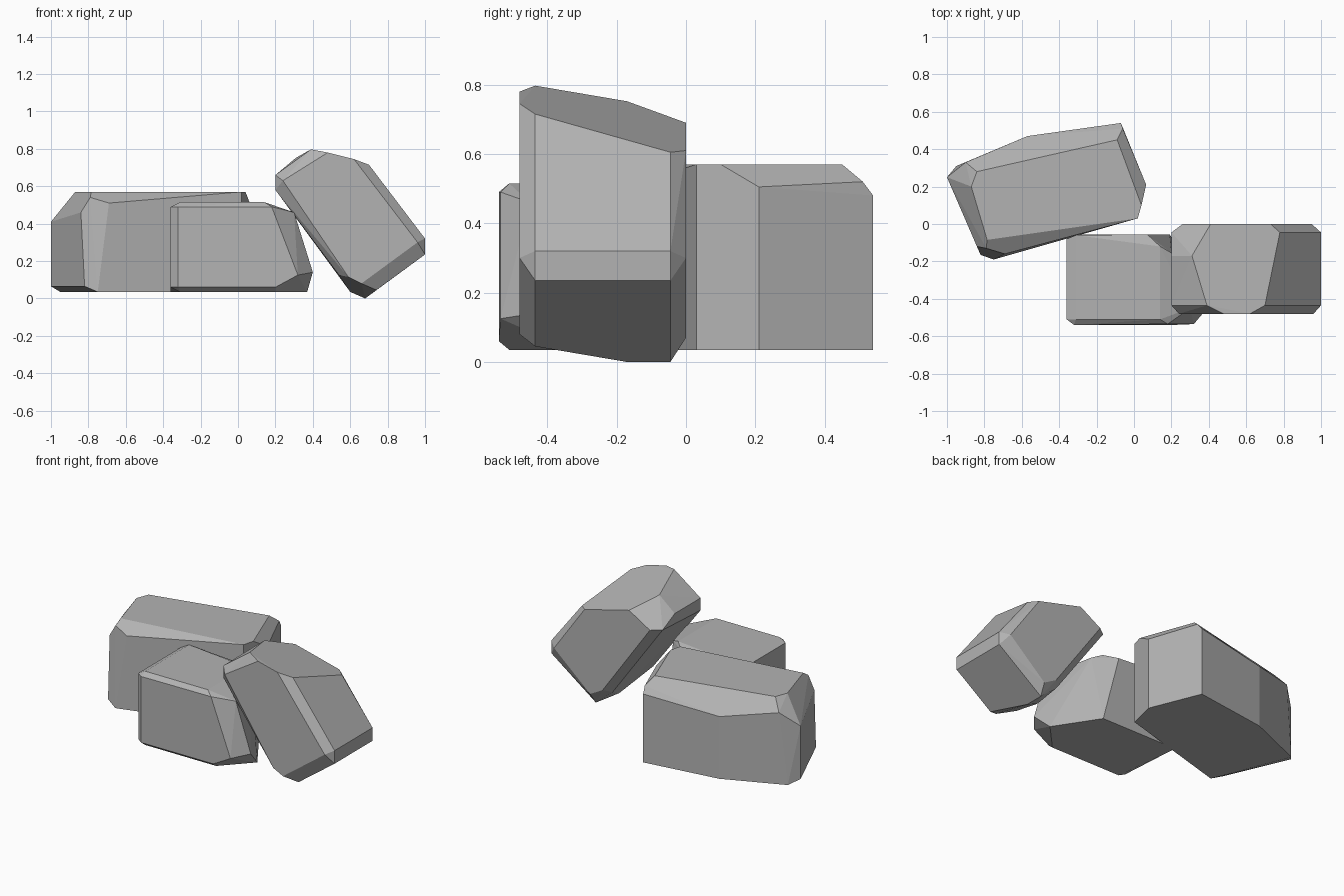
import bpy
import bmesh
from math import radians

# Remove the default cube only
default_cube = bpy.data.objects.get("Cube")
if default_cube:
    bpy.data.objects.remove(default_cube, do_unlink=True)

# One plain stone colour
stone = bpy.data.materials.new("stone_grey")
stone.use_nodes = True
grey = (.45, .45, .45, 1)
stone.diffuse_color = grey
stone.node_tree.nodes["Principled BSDF"].inputs["Base Color"].default_value = grey


def level(height, *outline):
    """Lift a flat outline of corners to one height."""
    return [(x, y, height) for x, y in outline]


def slab(side, *profile):
    """Place an upright outline of corners at one depth."""
    return [(x, side, z) for x, z in profile]


def rock(name, *groups):
    """Wrap a faceted stone around groups of corners."""
    mesh = bpy.data.meshes.new(name)
    stone_object = bpy.data.objects.new(name, mesh)
    bpy.context.collection.objects.link(stone_object)
    bm = bmesh.new()
    for group in groups:
        for corner in group:
            bm.verts.new(corner)
    hull = bmesh.ops.convex_hull(bm, input=bm.verts[:])
    unused = [item for item in hull["geom_interior"] + hull["geom_unused"]
              if isinstance(item, bmesh.types.BMVert) and item.is_valid]
    bmesh.ops.delete(bm, geom=list(set(unused)), context="VERTS")
    # Merge nearly coplanar triangles into clean facets
    bmesh.ops.dissolve_limit(bm, angle_limit=radians(3),
                             verts=bm.verts[:], edges=bm.edges[:])
    bmesh.ops.recalc_face_normals(bm, faces=bm.faces[:])
    for face in bm.faces:
        face.smooth = False
    bm.to_mesh(mesh)
    bm.free()
    mesh.materials.append(stone)
    return stone_object


floor = .035

# Long stone at the back, standing upright with a chipped crown
rock(
    "back_rock",
    level(floor, (-.07, .54), (-.57, .47), (-.95, .31), (.065, .21),
          (.02, .03), (-.36, -.02), (-.75, -.19)),
    level(.065, (-.82, -.165), (-1, .25)),
    # worn shoulders
    [(-1, .25, .41), (-.84, -.12, .46), (-.79, -.13, .54), (-.69, -.16, .51),
     (-.9, .33, .5), (-.57, .47, .44), (-.07, .54, .48), (-.06, .51, .52),
     (.065, .21, .505)],
    level(.57, (-.785, -.085), (-.36, -.02), (.02, .03), (.04, .1),
          (-.09, .45), (-.84, .28), (-.87, .2)),
)

# Squat stone in the middle with a slanted end
rock(
    "middle_rock",
    level(floor, (-.31, -.51), (.2, -.51), (.37, -.33), (.19, -.055),
          (-.31, -.055), (-.36, -.08)),
    level(.06, (-.36, -.51), (-.32, -.54), (.2, -.54)),
    # slanted end
    [(.32, -.535, .125), (.4, -.44, .14), (.3, -.45, .46)],
    level(.49, (-.36, -.51), (-.32, -.54), (.18, -.535), (-.36, -.08),
          (.07, -.055), (.2, -.155)),
    level(.515, (.14, -.51), (-.31, -.51), (.14, -.12), (-.31, -.06)),
)

# Tilted stone leaning over on its lower corner
rock(
    "leaning_rock",
    # front and back sides
    slab(-.48, (.24, .63), (.48, .78), (.62, .745), (.96, .3),
         (.66, .08), (.59, .115)),
    slab(0, (.26, .6), (.41, .69), (.73, .61), (.95, .3),
         (.69, .07), (.6, .12)),
    # chamfered rims just inside each side
    slab(-.435, (.2, .66), (.2, .58), (.39, .797), (.7, .715), (1, .32),
         (1, .235), (.74, .045), (.54, .125)),
    slab(-.045, (.2, .6), (.78, .605), (1, .32), (1, .235), (.68, 0),
         (.56, .1)),
    # chipped middle corners
    slab(-.17, (.2, .66), (.31, .752), (.68, 0), (.6, floor)),
)
